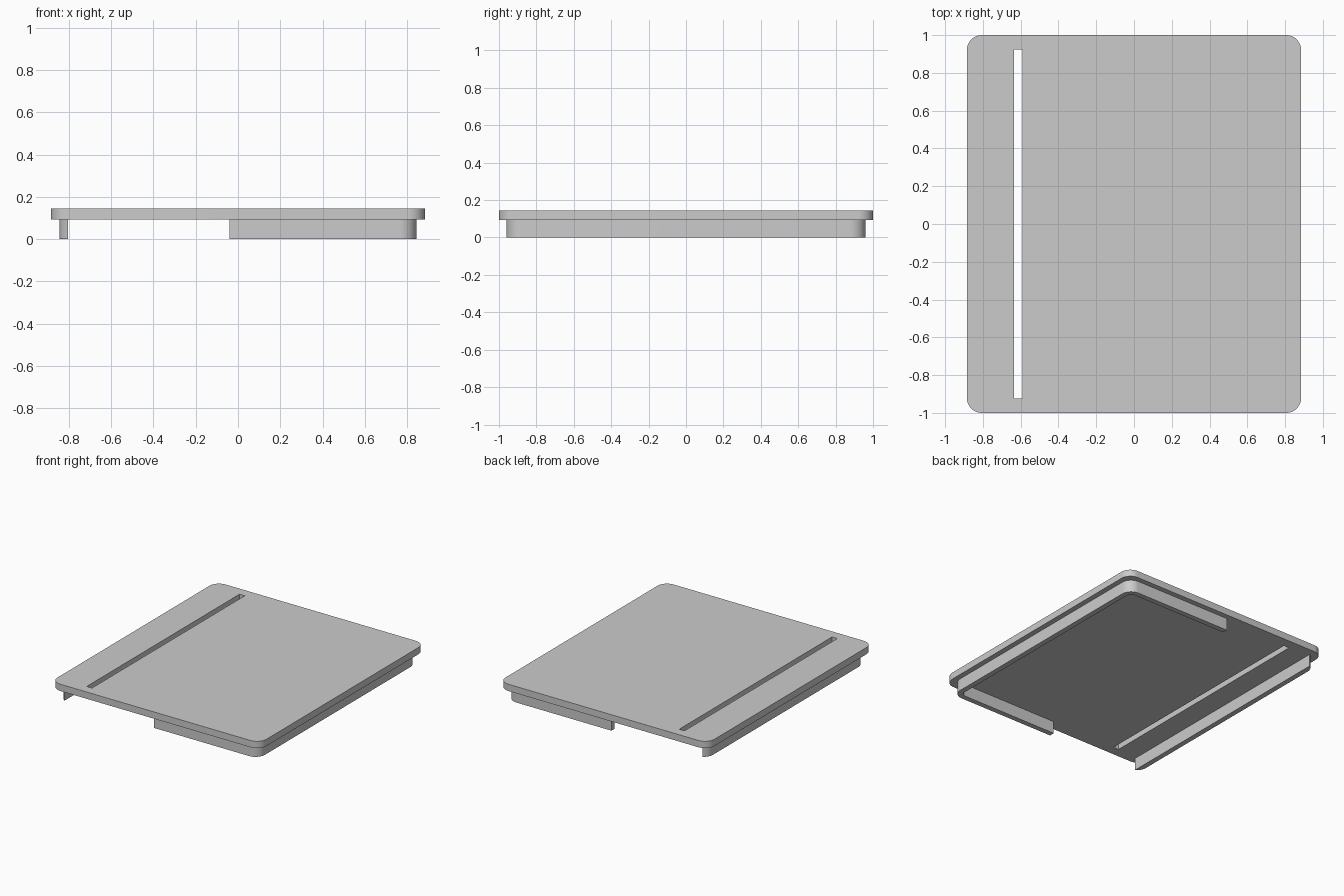
import bpy, bmesh, math

if "Cube" in bpy.data.objects:
    bpy.data.objects.remove(bpy.data.objects["Cube"], do_unlink=True)

grey = bpy.data.materials.new("light_grey")
grey.use_nodes = True
COLOUR = (0.6, 0.6, 0.6, 1)
grey.diffuse_color = COLOUR
grey.node_tree.nodes["Principled BSDF"].inputs["Base Color"].default_value = COLOUR


def rounded_slab(name, hx, hy, radius, z0, z1, steps=12):
    """Slab with rounded vertical corners, centred in x and y."""
    bm = bmesh.new()
    verts = []
    for corner, (sx, sy) in enumerate([(1, 1), (-1, 1), (-1, -1), (1, -1)]):
        for i in range(steps + 1):
            a = math.pi / 2 * (corner + i / steps)
            verts.append(bm.verts.new((sx * (hx - radius) + radius * math.cos(a),
                                       sy * (hy - radius) + radius * math.sin(a), z0)))
    base = bm.faces.new(verts)
    top = bmesh.ops.extrude_face_region(bm, geom=[base])["geom"]
    bmesh.ops.translate(bm, vec=(0, 0, z1 - z0),
                        verts=[v for v in top if isinstance(v, bmesh.types.BMVert)])
    bmesh.ops.recalc_face_normals(bm, faces=bm.faces)
    mesh = bpy.data.meshes.new(name)
    bm.to_mesh(mesh)
    bm.free()
    mesh.materials.append(grey)
    obj = bpy.data.objects.new(name, mesh)
    bpy.context.collection.objects.link(obj)
    return obj


def box(name, x0, x1, hy, z0, z1):
    bpy.ops.mesh.primitive_cube_add(size=1, location=((x0 + x1) / 2, 0, (z0 + z1) / 2))
    obj = bpy.context.object
    obj.name = name
    obj.scale = (x1 - x0, 2 * hy, z1 - z0)
    obj.data.materials.append(grey)
    return obj


def cut(target, cutter):
    """Subtract the cutter, then discard it."""
    cutter.hide_render = True
    mod = target.modifiers.new("cut", 'BOOLEAN')
    mod.operation, mod.solver, mod.object = 'DIFFERENCE', 'EXACT', cutter
    select(target)
    bpy.ops.object.modifier_apply(modifier=mod.name)
    bpy.data.objects.remove(cutter, do_unlink=True)


def select(obj):
    bpy.ops.object.select_all(action='DESELECT')
    obj.select_set(True)
    bpy.context.view_layer.objects.active = obj


# Top plate with its long narrow slot
plate = rounded_slab("top_plate", 0.885, 1.0, 0.08, 0.093, 0.145)
cut(plate, box("slot_cutter", -0.635, -0.59, 0.925, 0, 0.3))

# Rim wall below the plate, open at both ends between the left strip and the middle
rim = rounded_slab("rim_wall", 0.845, 0.96, 0.08, 0, 0.093)
cut(rim, rounded_slab("rim_cutter", 0.805, 0.92, 0.04, -0.1, 0.2))
cut(rim, box("gap_cutter", -0.805, -0.04, 1.2, -0.1, 0.2))

for part in (plate, rim):
    select(part)
    bpy.ops.object.shade_smooth_by_angle(angle=math.radians(30))
